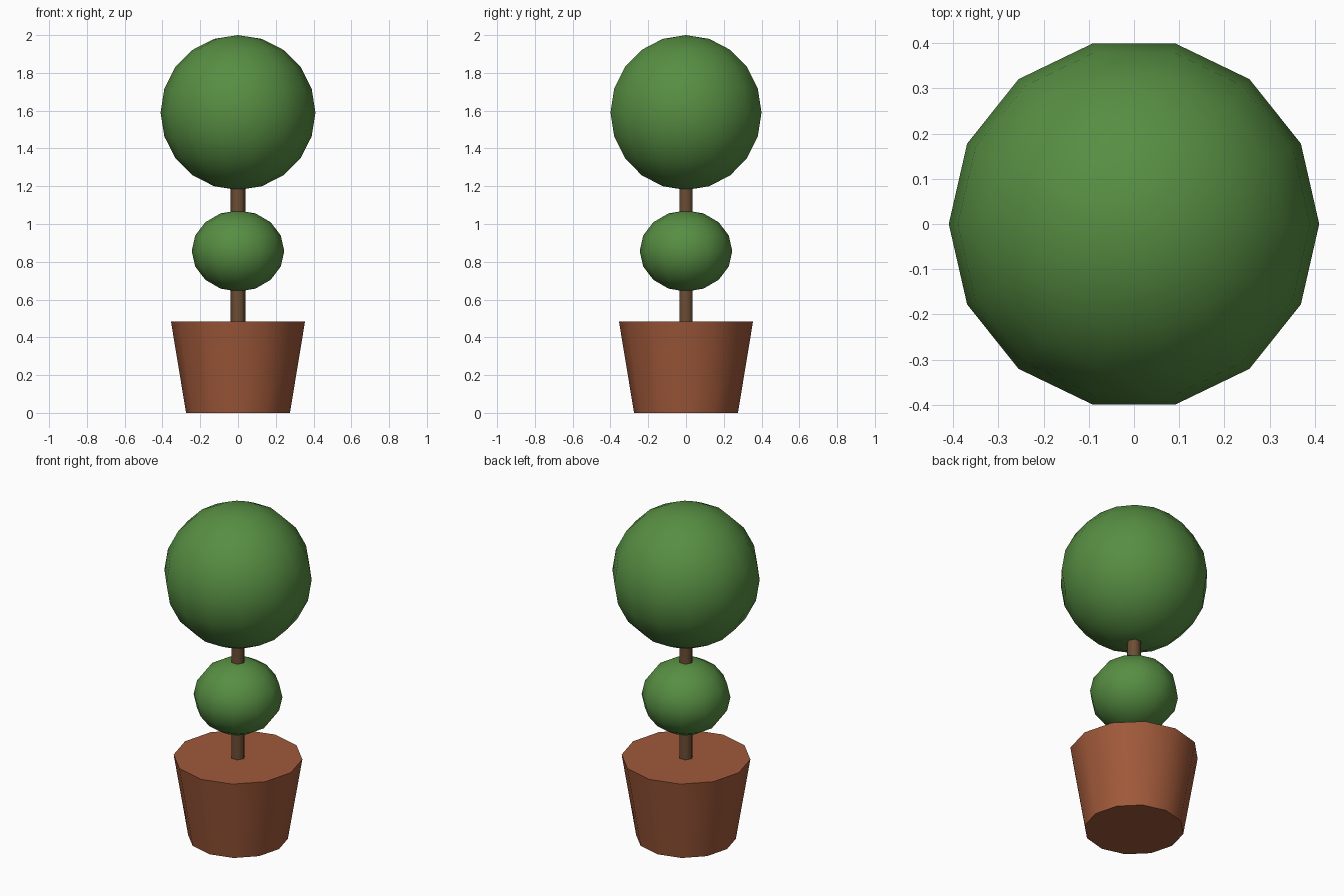
import bpy, bmesh
from math import sin, cos, pi, radians

if "Cube" in bpy.data.objects:
    bpy.data.objects.remove(bpy.data.objects["Cube"])


def material(name, rgb):
    m = bpy.data.materials.new(name)
    m.diffuse_color = (*rgb, 1)
    m.use_nodes = True
    m.node_tree.nodes["Principled BSDF"].inputs["Base Color"].default_value = m.diffuse_color
    return m


def lathe(name, profile, sides, mat, smooth):
    """Revolve (radius, z) points, bottom to top; radius 0 makes a pole, open ends get caps."""
    bm = bmesh.new()
    rings = []
    for r, z in profile:
        count = sides if r > 1e-6 else 1
        rings.append([bm.verts.new((r * cos(2 * pi * i / sides), r * sin(2 * pi * i / sides), z))
                      for i in range(count)])
    for a, b in zip(rings, rings[1:]):
        for i in range(sides):
            j = (i + 1) % sides
            if len(a) == 1:
                bm.faces.new((a[0], b[j], b[i]))
            elif len(b) == 1:
                bm.faces.new((a[i], a[j], b[0]))
            else:
                bm.faces.new((a[i], a[j], b[j], b[i]))
    if len(rings[0]) > 1:
        bm.faces.new(rings[0][::-1])
    if len(rings[-1]) > 1:
        bm.faces.new(rings[-1])
    mesh = bpy.data.meshes.new(name)
    bm.to_mesh(mesh)
    bm.free()
    mesh.materials.append(mat)
    ob = bpy.data.objects.new(name, mesh)
    bpy.context.collection.objects.link(ob)
    bpy.ops.object.select_all(action='DESELECT')
    ob.select_set(True)
    bpy.context.view_layer.objects.active = ob
    bpy.ops.object.shade_smooth_by_angle(angle=radians(smooth))
    return ob


def ball_profile(radius, half_height, z, rings):
    return [(radius * sin(pi * k / rings) if 0 < k < rings else 0,
             z - half_height * cos(pi * k / rings)) for k in range(rings + 1)]


leaf = material("leaf_green", (0.095, 0.27, 0.055))
clay = material("terracotta", (0.35, 0.1, 0.042))
bark = material("bark", (0.15, 0.075, 0.035))

# Tapered pot and slim trunk
lathe("pot", [(0.275, 0), (0.355, 0.485)], 12, clay, 40)
lathe("trunk", [(0.04, 0.45), (0.04, 1.3)], 6, bark, 65)

# Clipped foliage balls
lathe("lower_foliage", ball_profile(0.245, 0.215, 0.857, 8), 12, leaf, 60)
lathe("upper_foliage", ball_profile(0.41, 0.41, 1.59, 10), 14, leaf, 60)
